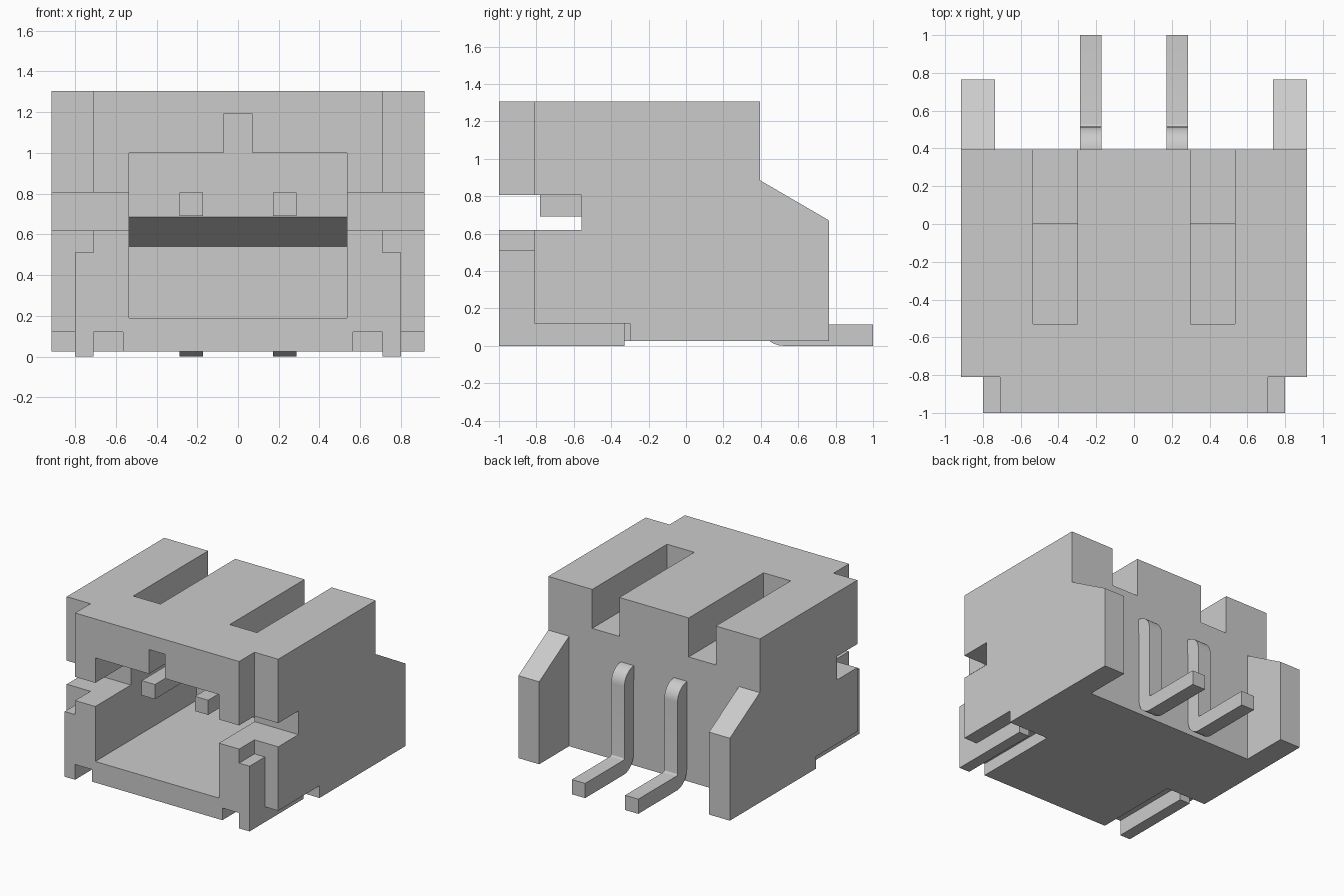
import bpy, bmesh, math

if "Cube" in bpy.data.objects:
    bpy.data.objects.remove(bpy.data.objects["Cube"])

# One grey material for everything
grey = bpy.data.materials.new("plain grey")
grey.use_nodes = True
GREY = (0.6, 0.6, 0.6, 1)
grey.diffuse_color = GREY
grey.node_tree.nodes["Principled BSDF"].inputs["Base Color"].default_value = GREY


def extrude_profile(name, profile, x0, x1):
    """Solid made by sweeping a (y, z) outline from x0 to x1."""
    bm = bmesh.new()
    face = bm.faces.new([bm.verts.new((x0, y, z)) for y, z in profile])
    swept = bmesh.ops.extrude_face_region(bm, geom=[face])["geom"]
    moved = [v for v in swept if isinstance(v, bmesh.types.BMVert)]
    bmesh.ops.translate(bm, verts=moved, vec=(x1 - x0, 0, 0))
    bmesh.ops.recalc_face_normals(bm, faces=bm.faces)
    mesh = bpy.data.meshes.new(name)
    bm.to_mesh(mesh)
    bm.free()
    mesh.materials.append(grey)
    obj = bpy.data.objects.new(name, mesh)
    bpy.context.collection.objects.link(obj)
    return obj


def rect(y0, y1, z0, z1):
    return [(y0, z0), (y1, z0), (y1, z1), (y0, z1)]


def activate(obj):
    bpy.ops.object.select_all(action='DESELECT')
    obj.select_set(True)
    bpy.context.view_layer.objects.active = obj


def cut(target, profile, x0, x1):
    cutter = extrude_profile("cutter", profile, x0, x1)
    cutter.hide_render = True
    activate(target)
    mod = target.modifiers.new("cut", 'BOOLEAN')
    mod.operation = 'DIFFERENCE'
    mod.solver = 'EXACT'
    mod.object = cutter
    bpy.ops.object.modifier_apply(modifier=mod.name)
    bpy.data.objects.remove(cutter)


def cut_both(target, profile, x0, x1):
    cut(target, profile, x0, x1)
    cut(target, profile, -x1, -x0)


def arc(cy, cz, r, start, end, steps=8):
    angles = [math.radians(start + (end - start) * i / steps) for i in range(steps + 1)]
    return [(cy + r * math.cos(a), cz + r * math.sin(a)) for a in angles]


# Housing: side outline with sloped rear wings
W = 0.915
housing = extrude_profile("housing", [
    (-1, 0.025), (0.765, 0.025), (0.765, 0.67),
    (0.395, 0.885), (0.395, 1.305), (-1, 1.305)], -W, W)

# Gap between the rear wings, then the plug cavity with its deeper lower pocket
cut(housing, rect(0.395, 1.2, -0.2, 1.1), -0.735, 0.735)
cut(housing, [(-1.2, 0.19), (0.25, 0.19), (0.25, 0.54), (0, 0.685),
              (0, 1.0), (-1.2, 1.0)], -0.535, 0.535)

# Key notch above the cavity
cut(housing, rect(-1.2, 0, 0.9, 1.19), -0.07, 0.07)

# Side slit, stepped-back front corners and underside recesses
cut(housing, rect(-1.2, -0.56, 0.62, 0.805), -1.2, 1.2)
cut_both(housing, rect(-1.2, -0.81, -0.2, 1.6), 0.71, 1.2)
cut_both(housing, rect(-1.2, -0.30, -0.2, 0.12), 0.565, 1.2)

# Top slots: open into the cavity at the front, floored at the rear
cut_both(housing, [(-0.53, 0.9), (0, 0.9), (0, 1.0), (0.6, 1.0),
                   (0.6, 1.6), (-0.53, 1.6)], 0.30, 0.535)

# Bent contact pin outline: level run, rounded drop, foot
PIN = ([(-0.78, 0.69), (-0.78, 0.805)]
       + arc(0.395, 0.685, 0.12, 90, 0)
       + arc(0.53, 0.13, 0.015, 180, 270, 4)
       + [(1.0, 0.115), (1.0, 0)]
       + arc(0.52, 0.12, 0.12, 270, 180)
       + [(0.4, 0.69)])
# Solder tab outline: upright plate with a foot running back
TAB = [(-1, 0), (-0.33, 0), (-0.33, 0.12), (-0.81, 0.12), (-0.81, 0.51), (-1, 0.51)]

for side, s in (("left", 1), ("right", -1)):
    pin = extrude_profile(side + "_contact_pin", PIN, s * 0.173, s * 0.287)
    activate(pin)
    bpy.ops.object.shade_smooth_by_angle(angle=math.radians(30))
    extrude_profile(side + "_solder_tab", TAB, s * 0.71, s * 0.80)
